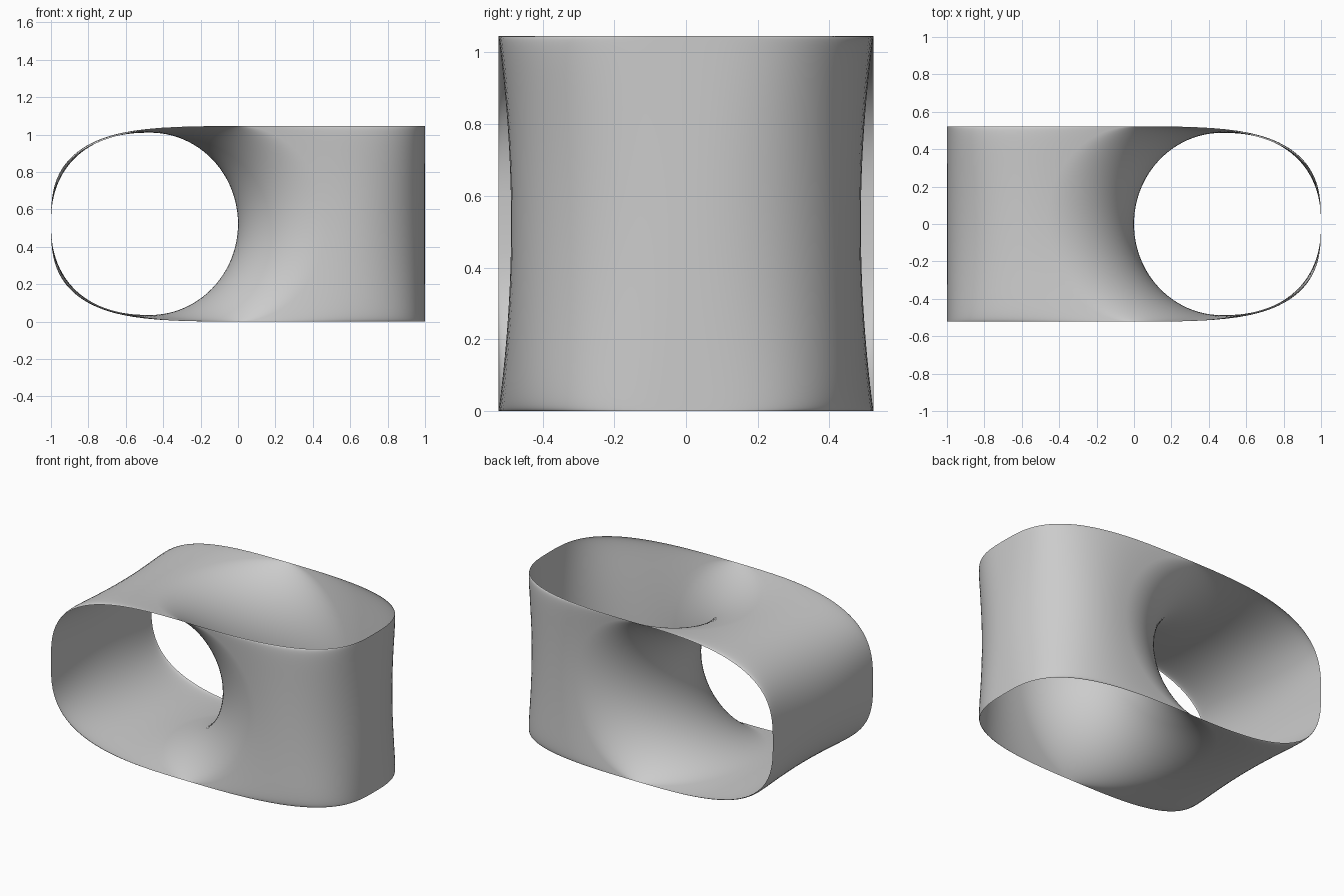
import bpy
import bmesh
from math import sin, cos, pi
from mathutils import Vector

HALF = 0.5225     # half width of both loops
WAIST = 0.47      # reach of the saddle along x
PINCH = 0.067     # narrowing at the middle of each loop
STEPS = 48

if "Cube" in bpy.data.objects:
    bpy.data.objects.remove(bpy.data.objects["Cube"], do_unlink=True)


def saddle(i, j):
    """Central saddle that joins the two loops."""
    a, b = pi * (i / STEPS - 0.5), pi * (j / STEPS - 0.5)
    return Vector((WAIST * (cos(b) - cos(a)),
                   HALF * sin(a) * (1 - PINCH * cos(b) ** 2),
                   HALF * sin(b) * (1 - PINCH * cos(a) ** 2)))


def loop_wall(i, j):
    """Rounded wall running from one saddle edge round to the other."""
    t, b = pi * (i / STEPS - 0.5), pi * (j / STEPS - 0.5)
    start = WAIST * cos(b)
    power = 2 / (3 - 0.7 * cos(b) ** 2)
    side = -1 if t < 0 else 1
    x = start + (1 - start) * max(cos(t), 0) ** power
    # the wall is widest where it leaves the saddle
    y = side * HALF * (1 - PINCH * cos(b) ** 2) * abs(sin(t)) ** power
    if i in (0, STEPS):
        x = start
    return Vector((x, y, HALF * sin(b)))


def turned_wall(i, j):
    """The same wall turned half a turn about the diagonal axis."""
    p = loop_wall(i, j)
    return Vector((-p.x, p.z, p.y))


def add_grid(bm, surface):
    rows = [[bm.verts.new(surface(i, j) + Vector((0, 0, HALF)))
             for j in range(STEPS + 1)] for i in range(STEPS + 1)]
    for r, s in zip(rows, rows[1:]):
        for j in range(STEPS):
            bm.faces.new((r[j], s[j], s[j + 1], r[j + 1]))


# One welded sheet: saddle, upright loop and lying loop
bm = bmesh.new()
for surface in (saddle, loop_wall, turned_wall):
    add_grid(bm, surface)
bmesh.ops.remove_doubles(bm, verts=bm.verts, dist=0.00002)
bmesh.ops.recalc_face_normals(bm, faces=bm.faces)
for face in bm.faces:
    face.smooth = True

mesh = bpy.data.meshes.new("twin_loop_band")
bm.to_mesh(mesh)
bm.free()
band = bpy.data.objects.new("twin_loop_band", mesh)
bpy.context.collection.objects.link(band)

# Plain grey finish
grey = bpy.data.materials.new("plain_grey")
grey.use_nodes = True
colour = (0.6, 0.6, 0.6, 1)
grey.diffuse_color = colour
grey.node_tree.nodes["Principled BSDF"].inputs["Base Color"].default_value = colour
mesh.materials.append(grey)
